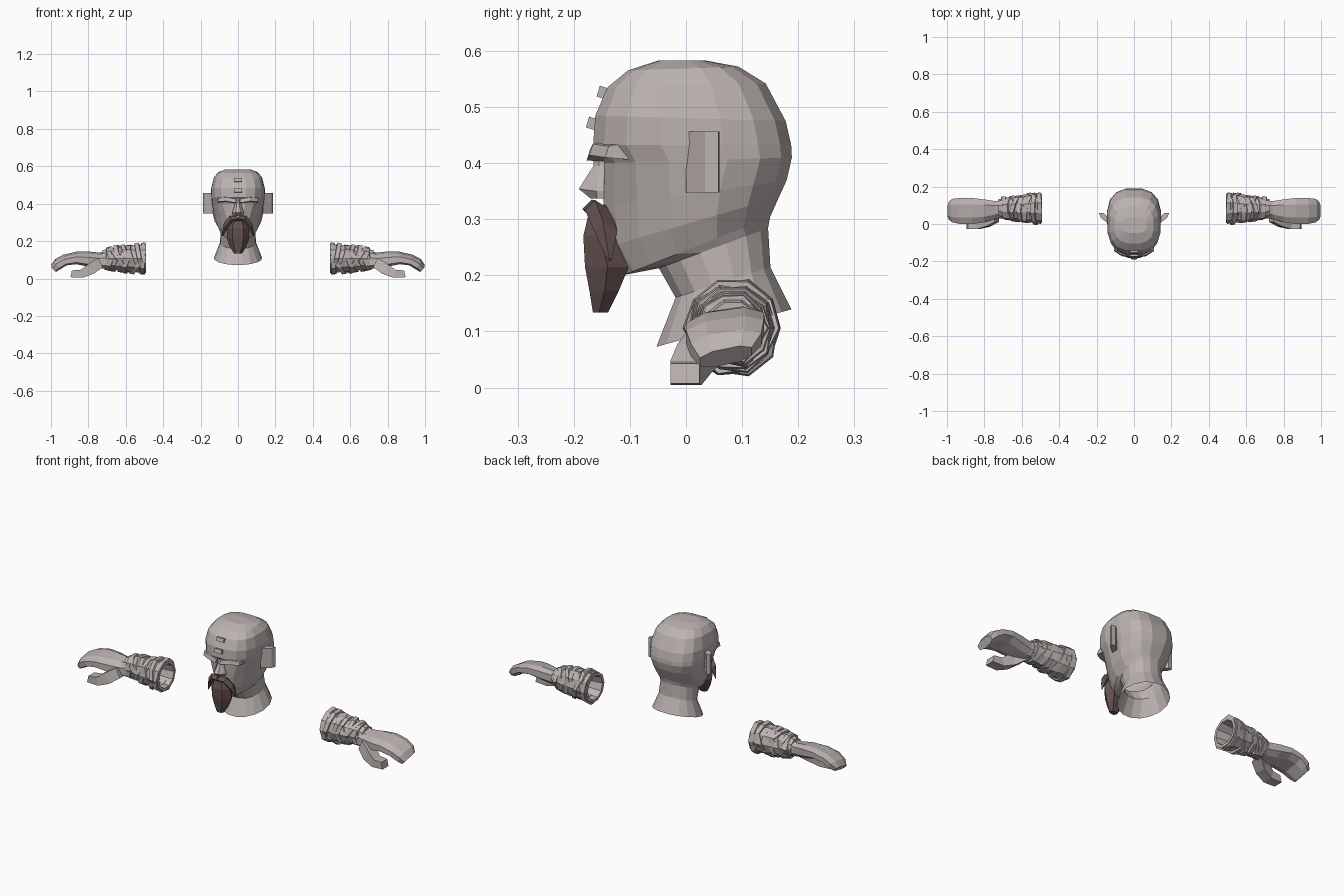
import bpy, bmesh, math, random
from mathutils import Vector, Matrix

random.seed(4)


def material(name, rgb):
    m = bpy.data.materials.new(name)
    m.diffuse_color = (*rgb, 1)
    return m


SKIN = material("skin", (0.50, 0.45, 0.44))
HAIR = material("beard_brown", (0.13, 0.085, 0.082))


def finish(name, bm, mat, mirror=False):
    bmesh.ops.recalc_face_normals(bm, faces=bm.faces[:])
    me = bpy.data.meshes.new(name)
    bm.to_mesh(me)
    bm.free()
    me.materials.append(mat)
    ob = bpy.data.objects.new(name, me)
    bpy.context.collection.objects.link(ob)
    if mirror:
        ob.modifiers.new("mirror", 'MIRROR').use_axis[0] = True
    return ob


def add_loft(bm, rings, cap0=True, cap1=True, closed=False):
    vs = [[bm.verts.new(p) for p in r] for r in rings]
    pairs = list(zip(vs, vs[1:])) + ([(vs[-1], vs[0])] if closed else [])
    for a, b in pairs:
        n = len(a)
        for i in range(n):
            bm.faces.new((a[i], a[(i + 1) % n], b[(i + 1) % n], b[i]))
    if not closed:
        if cap0:
            bm.faces.new(vs[0][::-1])
        if cap1:
            bm.faces.new(vs[-1])


def loft(name, rings, mat, mirror=False, **kw):
    bm = bmesh.new()
    add_loft(bm, rings, **kw)
    return finish(name, bm, mat, mirror)


def power(v, e):
    return math.copysign(abs(v) ** e, v)


# Head and neck: tilted rings given by front point, back point, half width, front narrowing
def head_ring(yf, zf, yb, zb, w, narrow, e=0.72, n=16):
    pts = []
    for i in range(n):
        a = 2 * math.pi * (i + 0.5) / n
        s, c = power(math.sin(a), e), power(math.cos(a), e)
        t = (1 - c) / 2
        x = w * s * (1 - narrow * max(c, 0))
        pts.append((x, yf + (yb - yf) * t, zf + (zb - zf) * t))
    return pts


loft("head", [head_ring(*r) for r in (
    (-0.055, 0.072, 0.190, 0.140, 0.130, 0.1, 0.95),
    (-0.020, 0.160, 0.152, 0.215, 0.098, 0.1, 0.9),
    (-0.050, 0.212, 0.148, 0.285, 0.094, 0.1, 0.9),
    (-0.112, 0.200, 0.152, 0.305, 0.104, 0.4, 0.8),
    (-0.142, 0.250, 0.168, 0.340, 0.127, 0.45, 0.8),
    (-0.150, 0.320, 0.182, 0.370, 0.138, 0.35, 0.8),
    (-0.148, 0.400, 0.191, 0.410, 0.145, 0.15),
    (-0.168, 0.432, 0.190, 0.432, 0.147, 0.1),
    (-0.164, 0.485, 0.180, 0.475, 0.146, 0.05),
    (-0.142, 0.535, 0.144, 0.542, 0.131, 0),
    (-0.105, 0.565, 0.095, 0.572, 0.106, 0),
    (-0.050, 0.583, 0.035, 0.583, 0.068, 0),
)], SKIN, cap0=False)

# Ears: slabs swept outward to the back
loft("ears", [[(x, y, z) for x, y in ((0.135, 0.0), (0.178, 0.034), (0.187, 0.058), (0.165, 0.060), (0.135, 0.035))]
              for z in (0.348, 0.456)], SKIN, mirror=True)

# Brows: heavy ridges over the eyes
loft("brows", [[(x, y - 0.014, z - 0.010), (x, y + 0.03, z - 0.014), (x, y + 0.03, z + 0.018), (x, y - 0.008, z + 0.010)]
               for x, y, z in ((0.012, -0.163, 0.415), (0.065, -0.158, 0.424), (0.108, -0.130, 0.420))],
     SKIN, mirror=True)

# Nose: wedge widening downwards
loft("nose", [[(-w, -0.13, z), (-w, yb, z), (-w * .4, yf, zf), (w * .4, yf, zf), (w, yb, z), (w, -0.13, z)]
              for w, yb, yf, z, zf in ((0.030, -0.158, -0.170, 0.337, 0.337), (0.032, -0.160, -0.191, 0.350, 0.354),
                                       (0.018, -0.155, -0.165, 0.395, 0.395), (0.014, -0.155, -0.166, 0.425, 0.425))],
     SKIN)

# Forehead marks: small raised studs
bm = bmesh.new()
for y, z in ((-0.146, 0.525), (-0.165, 0.470)):
    bmesh.ops.create_cube(bm, size=1, matrix=Matrix.Translation((0, y, z)) @ Matrix.Rotation(-0.3, 4, 'X')
                          @ Matrix.Diagonal((0.045, 0.022, 0.020, 1)))
finish("forehead_studs", bm, SKIN)

# Beard: tapered block with a ridge at the front
loft("beard", [[(-w, ym, z), (-w * .5, yf, z), (w * .5, yf, z), (w, ym, z), (w * .6, yb, z), (-w * .6, yb, z)]
               for w, yf, ym, yb, z in ((0.022, -0.166, -0.155, -0.139, 0.134), (0.045, -0.172, -0.145, -0.120, 0.172),
                                        (0.060, -0.180, -0.140, -0.102, 0.215), (0.058, -0.183, -0.150, -0.105, 0.270),
                                        (0.040, -0.170, -0.155, -0.120, 0.325))], HAIR)

# Moustache: halves drooping outwards to a point
loft("moustache", [[(x, y - t, z), (x + t * .6, y, z + t), (x, y + t * 1.6, z), (x - t * .6, y, z - t)]
                   for x, y, z, t in ((0.0, -0.168, 0.318, 0.017), (0.035, -0.162, 0.316, 0.018),
                                      (0.066, -0.148, 0.280, 0.016), (0.085, -0.137, 0.228, 0.003))],
     HAIR, mirror=True)


# Hands: mitten rings from wrist to curled fingertip
def hand_ring(x, dx, y0, y1, zb, zt, n=8):
    pts = []
    for i in range(n):
        a = 2 * math.pi * (i + 0.5) / n
        c, s = power(math.cos(a), 0.75), power(math.sin(a), 0.75)
        pts.append((x + dx * s, (y0 + y1) / 2 + (y1 - y0) / 2 * c, (zb + zt) / 2 + (zt - zb) / 2 * s + 0.010 * c))
    return pts


loft("hands", [hand_ring(*r) for r in (
    (0.680, 0, 0.030, 0.135, 0.055, 0.150),
    (0.740, 0, 0.025, 0.125, 0.058, 0.136),
    (0.800, 0, 0.005, 0.135, 0.066, 0.142),
    (0.865, 0, -0.004, 0.143, 0.080, 0.140),
    (0.925, 0.010, -0.004, 0.143, 0.074, 0.124),
    (0.965, 0.014, 0.005, 0.138, 0.052, 0.100),
    (0.985, 0.014, 0.022, 0.120, 0.040, 0.070),
)], SKIN, mirror=True)

# Thumbs: bent square tubes below the palm
loft("thumbs", [[(x + dx, y + sy * h, z + sz * v) for sy, sz, dx in
                 ((-1, -1, -k), (1, -1, -k), (1, 1, k), (-1, 1, k))]
                for x, y, z, h, v, k in ((0.735, 0.045, 0.085, 0.035, 0.025, 0.012),
                                         (0.785, 0.015, 0.052, 0.030, 0.026, 0.014),
                                         (0.835, 0.000, 0.026, 0.028, 0.021, 0.006),
                                         (0.892, -0.002, 0.025, 0.026, 0.018, -0.004))], SKIN, mirror=True)


# Wrist sleeve: hollow tapered tube
def wrist_ring(x, r, tilt=0, slant=0, jitter=0, n=10):
    pts = []
    for i in range(n):
        a = 2 * math.pi * i / n
        q = r + random.uniform(-jitter, jitter)
        y, z = q * math.cos(a), q * math.sin(a)
        pts.append((x + tilt * z + slant * y, 0.084 + y, 0.106 + z))
    return pts


loft("wrist_sleeves", [wrist_ring(x, r) for x, r in (
    (0.60, 0.052), (0.492, 0.064), (0.492, 0.080), (0.60, 0.072), (0.68, 0.058), (0.725, 0.048))],
     SKIN, mirror=True)

# Wrappings: crossing tilted bandage strips
bm = bmesh.new()
for i in range(13):
    x = 0.510 + 0.0155 * i
    edge = min(1, 0.15 + i * 0.4, 0.25 + (12 - i) * 0.3)
    tilt = (0.55 if i % 2 else -0.5) * edge * random.uniform(0.6, 1.1)
    slant = random.uniform(-0.3, 0.3) * edge
    r = 0.083 - 0.0022 * i
    state = random.getstate()
    rings = []
    for dx, dr in ((-0.014, -0.012), (-0.011, 0.004), (0.011, 0.001), (0.014, -0.012)):
        random.setstate(state)
        rings.append(wrist_ring(x + dx, r + dr, tilt, slant, 0.006))
    add_loft(bm, rings, closed=True)
finish("wrist_wraps", bm, SKIN, mirror=True)
